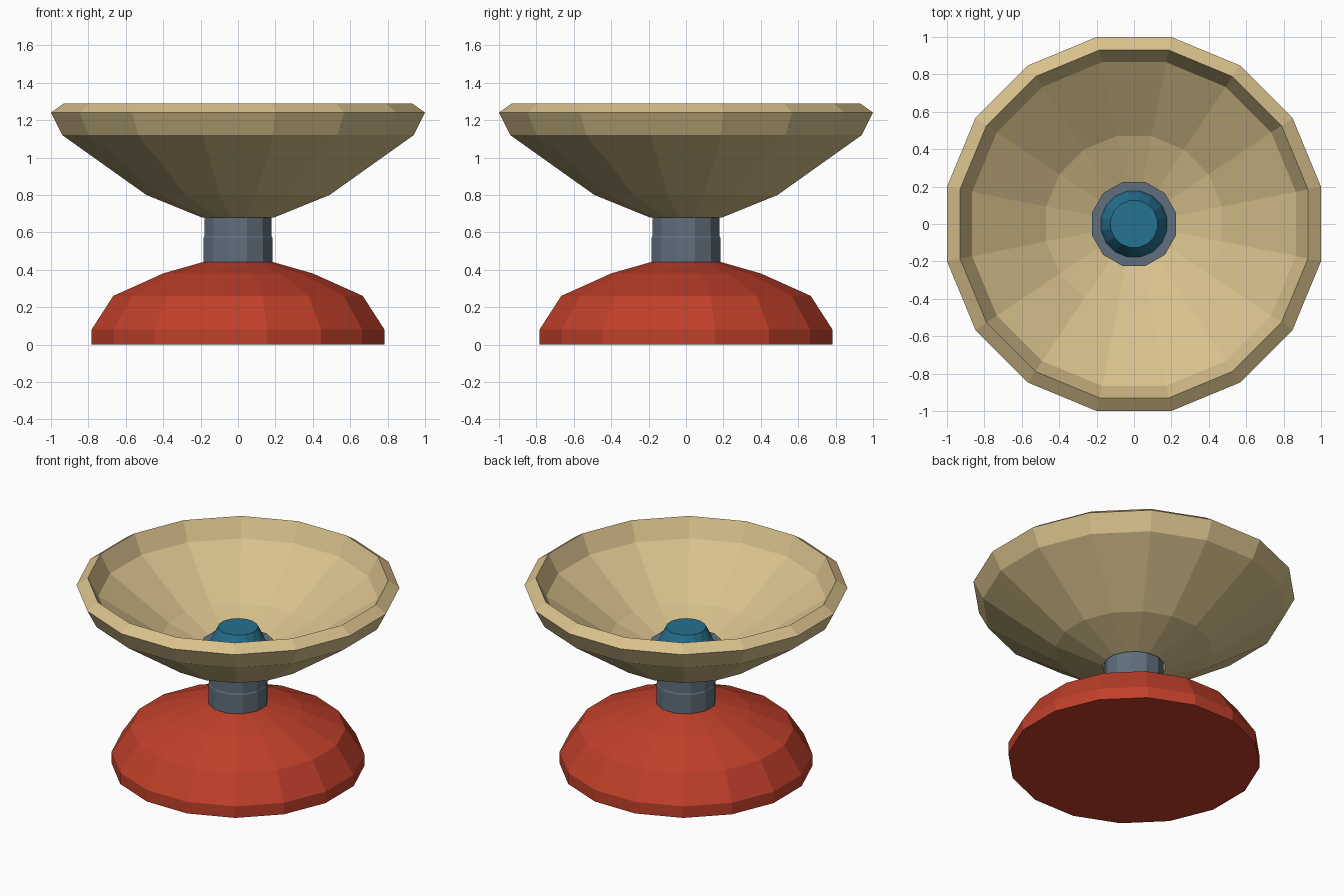
import bpy, bmesh, math

if "Cube" in bpy.data.objects:
    bpy.data.objects.remove(bpy.data.objects["Cube"])


def material(name, rgb):
    m = bpy.data.materials.new(name)
    m.diffuse_color = (*rgb, 1)
    m.use_nodes = True
    m.node_tree.nodes["Principled BSDF"].inputs["Base Color"].default_value = m.diffuse_color
    return m


tan = material("sand", (0.68, 0.53, 0.26))
red = material("brick_red", (0.53, 0.051, 0.023))
slate = material("slate_grey", (0.115, 0.16, 0.205))
blue = material("deep_blue", (0.019, 0.165, 0.28))


def lathe(name, profile, sides, mat, closed=False):
    """Spin a (flat-side radius, z) profile; cap the ends unless it is a closed loop."""
    bm = bmesh.new()
    k = 1 / math.cos(math.pi / sides)
    rings = []
    for r, z in profile:
        ring = []
        for i in range(sides):
            a = (i + 0.5) * 2 * math.pi / sides
            ring.append(bm.verts.new((r * k * math.cos(a), r * k * math.sin(a), z)))
        rings.append(ring)
    pairs = list(zip(rings, rings[1:]))
    if closed:
        pairs.append((rings[-1], rings[0]))
    for lo, hi in pairs:
        for i in range(sides):
            j = (i + 1) % sides
            bm.faces.new((lo[i], lo[j], hi[j], hi[i]))
    if not closed:
        bm.faces.new(rings[0][::-1])
        bm.faces.new(rings[-1])
    bmesh.ops.recalc_face_normals(bm, faces=bm.faces)
    me = bpy.data.meshes.new(name)
    bm.to_mesh(me)
    bm.free()
    me.materials.append(mat)
    ob = bpy.data.objects.new(name, me)
    bpy.context.collection.objects.link(ob)
    return ob


# Domed foot
lathe("base", [(0.783, 0), (0.783, 0.08), (0.667, 0.26), (0.40, 0.38), (0.19, 0.44)], 16, red)
# Hollow dish with a hole for the stem
lathe("bowl", [(0.195, 0.68), (0.49, 0.80), (0.94, 1.12), (1.0, 1.24), (0.93, 1.29),
               (0.865, 1.165), (0.47, 0.90), (0.195, 0.79)], 16, tan, closed=True)
# Stem, collar and knob
lathe("stem", [(0.184, 0.42), (0.184, 0.57), (0.18, 0.58), (0.18, 0.80)], 12, slate)
lathe("collar", [(0.225, 0.74), (0.225, 0.845)], 12, slate)
lathe("knob", [(0.178, 0.84), (0.165, 0.88), (0.125, 0.96)], 16, blue)
